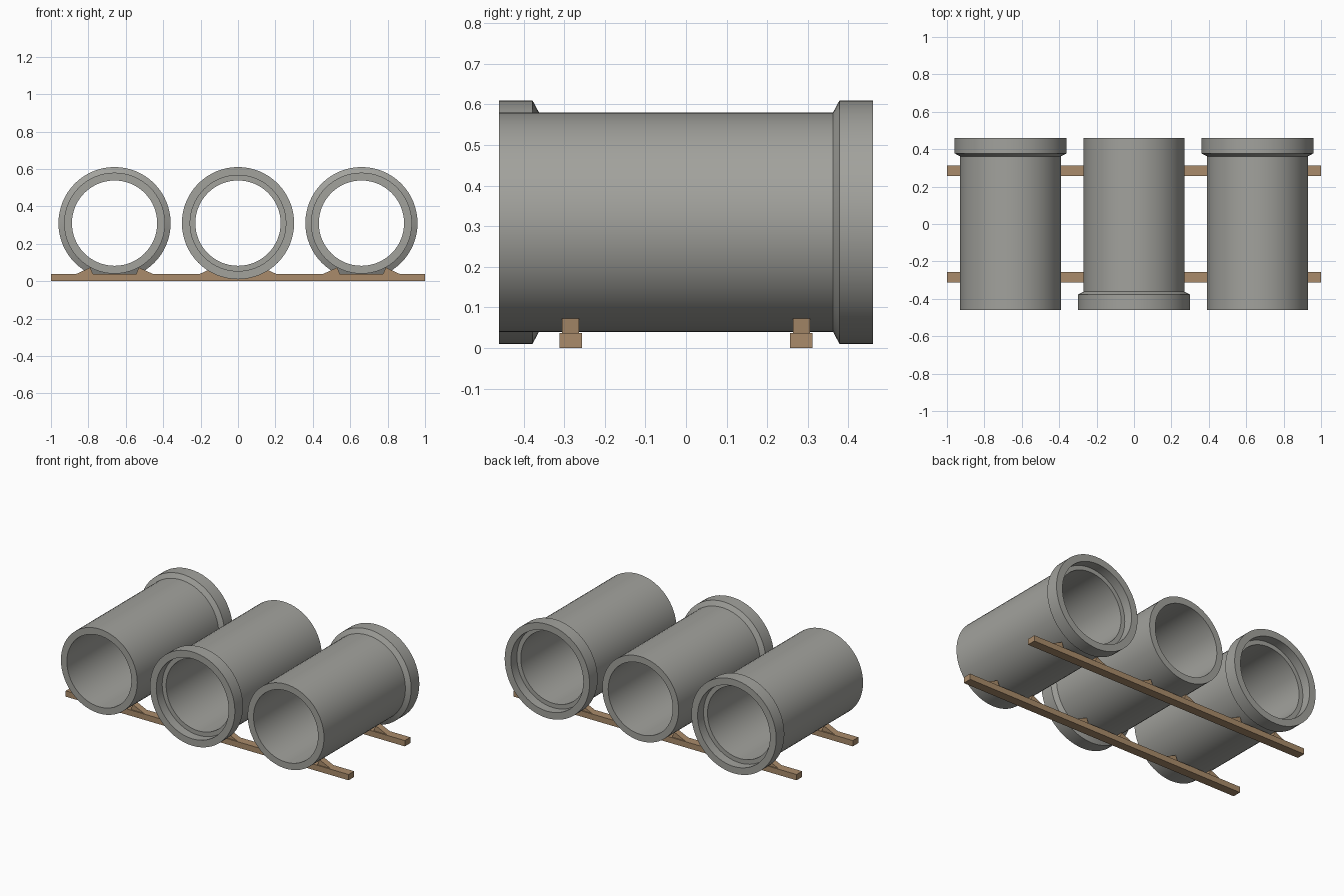
import bpy, bmesh, math

if "Cube" in bpy.data.objects:
    bpy.data.objects.remove(bpy.data.objects["Cube"])

SEGMENTS = 64
AXIS_Z = 0.31


def material(name, rgb):
    m = bpy.data.materials.new(name)
    m.diffuse_color = (*rgb, 1)
    m.use_nodes = True
    m.node_tree.nodes["Principled BSDF"].inputs["Base Color"].default_value = m.diffuse_color
    return m


concrete = material("concrete grey", (0.36, 0.36, 0.335))
timber = material("timber brown", (0.40, 0.26, 0.145))


def finish(bm, name, mat):
    bmesh.ops.recalc_face_normals(bm, faces=bm.faces[:])
    mesh = bpy.data.meshes.new(name)
    bm.to_mesh(mesh)
    bm.free()
    mesh.materials.append(mat)
    obj = bpy.data.objects.new(name, mesh)
    bpy.context.collection.objects.link(obj)
    return obj


# Pipe wall section as (radius, y): plain end, collar, recessed socket, bore
SECTION = [(0.228, -0.46), (0.27, -0.46), (0.27, 0.362), (0.30, 0.378),
           (0.30, 0.46), (0.256, 0.46), (0.256, 0.40), (0.228, 0.40)]


def pipe(name, x, direction):
    bm = bmesh.new()
    rings = []
    for i in range(SEGMENTS):
        a = 2 * math.pi * i / SEGMENTS
        rings.append([bm.verts.new((x + r * math.sin(a), y * direction,
                                    AXIS_Z + r * math.cos(a)))
                      for r, y in SECTION])
    n = len(SECTION)
    for i in range(SEGMENTS):
        a, b = rings[i], rings[(i + 1) % SEGMENTS]
        for j in range(n):
            k = (j + 1) % n
            bm.faces.new((a[j], a[k], b[k], b[j]))
    obj = finish(bm, name, concrete)
    bpy.ops.object.select_all(action='DESELECT')
    obj.select_set(True)
    bpy.context.view_layer.objects.active = obj
    bpy.ops.object.shade_smooth_by_angle(angle=math.radians(25))


def extrusion(name, profile, y, width):
    # Closed x-z profile extruded along y
    bm = bmesh.new()
    face = bm.faces.new([bm.verts.new((px, y - width / 2, pz)) for px, pz in profile])
    geom = bmesh.ops.extrude_face_region(bm, geom=[face])["geom"]
    verts = [v for v in geom if isinstance(v, bmesh.types.BMVert)]
    bmesh.ops.translate(bm, verts=verts, vec=(0, width, 0))
    finish(bm, name, timber)


# Pipes with alternating collar ends
PIPES = [("left_pipe", -0.66, 1), ("middle_pipe", 0, -1), ("right_pipe", 0.66, 1)]
for name, x, direction in PIPES:
    pipe(name, x, direction)

# Timber rails, with a pair of wedges chocking each pipe
for label, y in (("front", -0.284), ("back", 0.284)):
    extrusion(label + "_rail", [(-1, 0), (1, 0), (1, 0.037), (-1, 0.037)], y, 0.056)
    for name, x, _ in PIPES:
        for side, s in (("left", -1), ("right", 1)):
            wedge = [(0.21, 0.036), (0.13, 0.073), (0.115, 0.036)]
            extrusion(f"{label}_{name}_{side}_wedge",
                      [(x + s * px, pz) for px, pz in wedge], y, 0.042)
